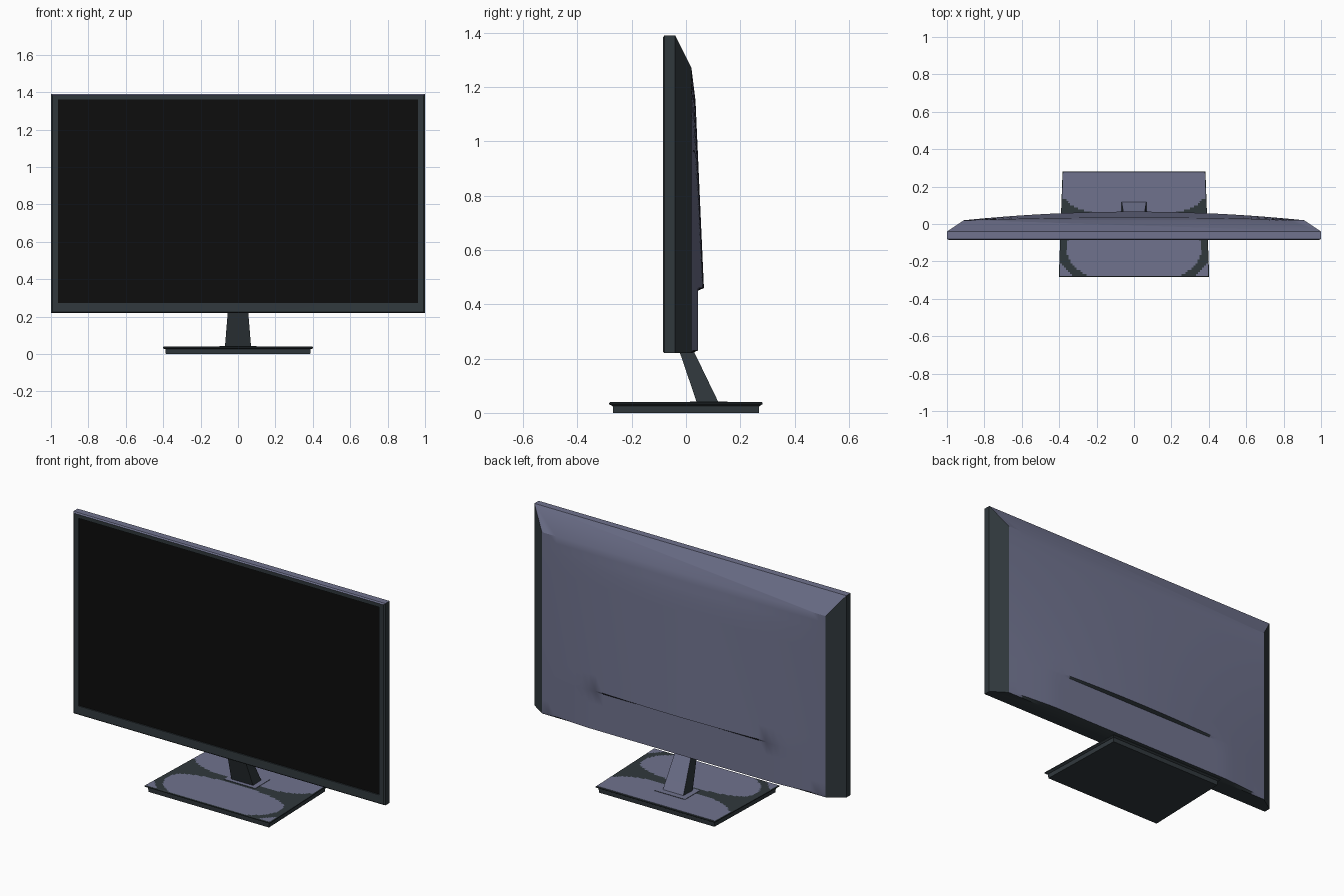
import bpy, bmesh, math

if "Cube" in bpy.data.objects:
    bpy.data.objects.remove(bpy.data.objects["Cube"])


def material(name, rgb):
    m = bpy.data.materials.new(name)
    m.diffuse_color = (*rgb, 1)
    m.use_nodes = True
    m.node_tree.nodes["Principled BSDF"].inputs["Base Color"].default_value = m.diffuse_color
    return m


DARK = material("dark slate", (0.030, 0.040, 0.046))
LIGHT = material("grey violet", (0.16, 0.17, 0.27))
BLACK = material("screen black", (0.004, 0.004, 0.004))


def finish(name, bm, mats, rule=None, angle=25):
    """Turn a bmesh into an object; rule(face) gives the material index."""
    bmesh.ops.recalc_face_normals(bm, faces=bm.faces)
    bm.normal_update()
    if rule:
        for f in bm.faces:
            f.material_index = rule(f)
    me = bpy.data.meshes.new(name)
    bm.to_mesh(me)
    bm.free()
    for m in mats:
        me.materials.append(m)
    ob = bpy.data.objects.new(name, me)
    bpy.context.collection.objects.link(ob)
    bpy.ops.object.select_all(action='DESELECT')
    ob.select_set(True)
    bpy.context.view_layer.objects.active = ob
    bpy.ops.object.shade_smooth_by_angle(angle=math.radians(angle))
    return ob


def loft(name, sections, mats, rule=None, cap=True):
    """Stack four-corner horizontal sections: (z, y0, half width at y0, y1, half width at y1)."""
    bm = bmesh.new()
    loops = [[bm.verts.new(p) for p in
              ((-w0, y0, z), (w0, y0, z), (w1, y1, z), (-w1, y1, z))]
             for z, y0, w0, y1, w1 in sections]
    for a, b in zip(loops, loops[1:]):
        for i in range(4):
            j = (i + 1) % 4
            bm.faces.new((a[i], a[j], b[j], b[i]))
    bm.faces.new(loops[0])
    if cap:
        bm.faces.new(loops[-1])
    return finish(name, bm, mats, rule)


# Monitor case: bezel, side walls, chamfer and bulged back in one shell
HW, ZB, ZT = 1.0, 0.22, 1.39
BX, BT = 0.91, 1.27


def back_y(x, z):
    """Depth of the back; the lower part is flattened, which leaves a ledge."""
    if z < 0.225:
        return 0.02
    if z > 1.15:
        p = 0.015 * (BT - z) / 0.12
    else:
        p = 0.015 + 0.031 * (1.15 - z) / 0.69
    y = 0.02 + min(p, 0.046) * (1 - abs(x / BX) ** 2)
    return min(y, 0.045) if z < 0.455 else y


bm = bmesh.new()


def ring(w, z0, z1, y):
    return [bm.verts.new(p) for p in ((-w, y, z0), (w, y, z0), (w, y, z1), (-w, y, z1))]


rings = [ring(0.963, 0.272, 1.36, -0.075), ring(0.963, 0.272, 1.36, -0.083),
         ring(0.992, 0.226, 1.383, -0.085), ring(HW, ZB, ZT, -0.079),
         ring(HW, ZB, ZT, -0.04)]
for a, b in zip(rings, rings[1:]):
    for i in range(4):
        j = (i + 1) % 4
        bm.faces.new((a[i], a[j], b[j], b[i]))

xs = [-BX + 2 * BX * i / 40 for i in range(41)]
zs = [ZB, 0.23, 0.30, 0.38, 0.45, 0.46] + [0.46 + 0.69 * i / 8 for i in range(1, 9)] + [1.19, 1.23, BT]
grid = [[bm.verts.new((x, back_y(x, z), z)) for x in xs] for z in zs]
for r0, r1 in zip(grid, grid[1:]):
    for i in range(40):
        bm.faces.new((r0[i], r0[i + 1], r1[i + 1], r1[i]))
bl, br, tr, tl = rings[-1]
bm.faces.new([bl, br] + grid[0][::-1])
bm.faces.new([tl, tr] + grid[-1][::-1])
bm.faces.new([bl, tl] + [r[0] for r in grid[::-1]])
bm.faces.new([br, tr] + [r[-1] for r in grid[::-1]])


def case_colour(f):
    c, n = f.calc_center_median(), f.normal
    if n.z > 0.4 and c.z > 1.3 and c.y > -0.084:
        return 1
    return 1 if n.y > 0.8 and abs(c.x) < BX else 0


finish("monitor_case", bm, [DARK, LIGHT], case_colour)

# Screen panel
bm = bmesh.new()
bm.faces.new(ring(0.964, 0.271, 1.361, -0.076))
screen = finish("screen", bm, [BLACK])
if screen.data.polygons[0].normal.y > 0:
    screen.data.flip_normals()

# Leaning neck, light on its back
loft("neck", [(0.038, 0.04, 0.07, 0.12, 0.066), (0.22, -0.022, 0.055, 0.032, 0.052),
              (0.25, -0.032, 0.053, 0.018, 0.050)],
     [DARK, LIGHT], lambda f: 1 if f.normal.y > 0.5 else 0)

# Thin collar where the neck meets the base
loft("neck_collar", [(0.036, 0.015, 0.10, 0.152, 0.10), (0.042, 0.015, 0.10, 0.152, 0.10)],
     [DARK, LIGHT], lambda f: 1 if f.normal.z > 0.5 and f.calc_center_median().y > 0 else 0)

# Base: narrow foot under a wider plate
loft("base_foot", [(0.0, -0.268, 0.386, 0.268, 0.37), (0.028, -0.27, 0.388, 0.27, 0.372)], [DARK])
loft("base_plate", [(0.026, -0.272, 0.39, 0.272, 0.374), (0.032, -0.283, 0.402, 0.282, 0.382),
                    (0.037, -0.283, 0.402, 0.282, 0.382), (0.04, -0.278, 0.397, 0.278, 0.378)],
     [DARK], cap=False)


def base_colour(f):
    """Light oval in front, light rear field and front corners, dark bands between."""
    c = f.calc_center_median()
    x, y = abs(c.x), c.y
    if (x / 0.36) ** 2.4 + (abs(y + 0.12) / (0.19 if y < -0.12 else 0.12)) ** 2.4 < 1:
        return 1
    if y > 0.05 + 0.09 * (x / 0.38) ** 4:
        return 1
    return 1 if x - y > 0.605 else 0


bm = bmesh.new()
NX, NY = 72, 50
rows = []
for j in range(NY + 1):
    t = j / NY
    w = 0.397 + (0.378 - 0.397) * t
    rows.append([bm.verts.new((w * (2 * i / NX - 1), -0.278 + 0.556 * t, 0.04)) for i in range(NX + 1)])
for r0, r1 in zip(rows, rows[1:]):
    for i in range(NX):
        bm.faces.new((r0[i], r0[i + 1], r1[i + 1], r1[i]))
top = finish("base_top", bm, [DARK, LIGHT], base_colour)
if top.data.polygons[0].normal.z < 0:
    top.data.flip_normals()
